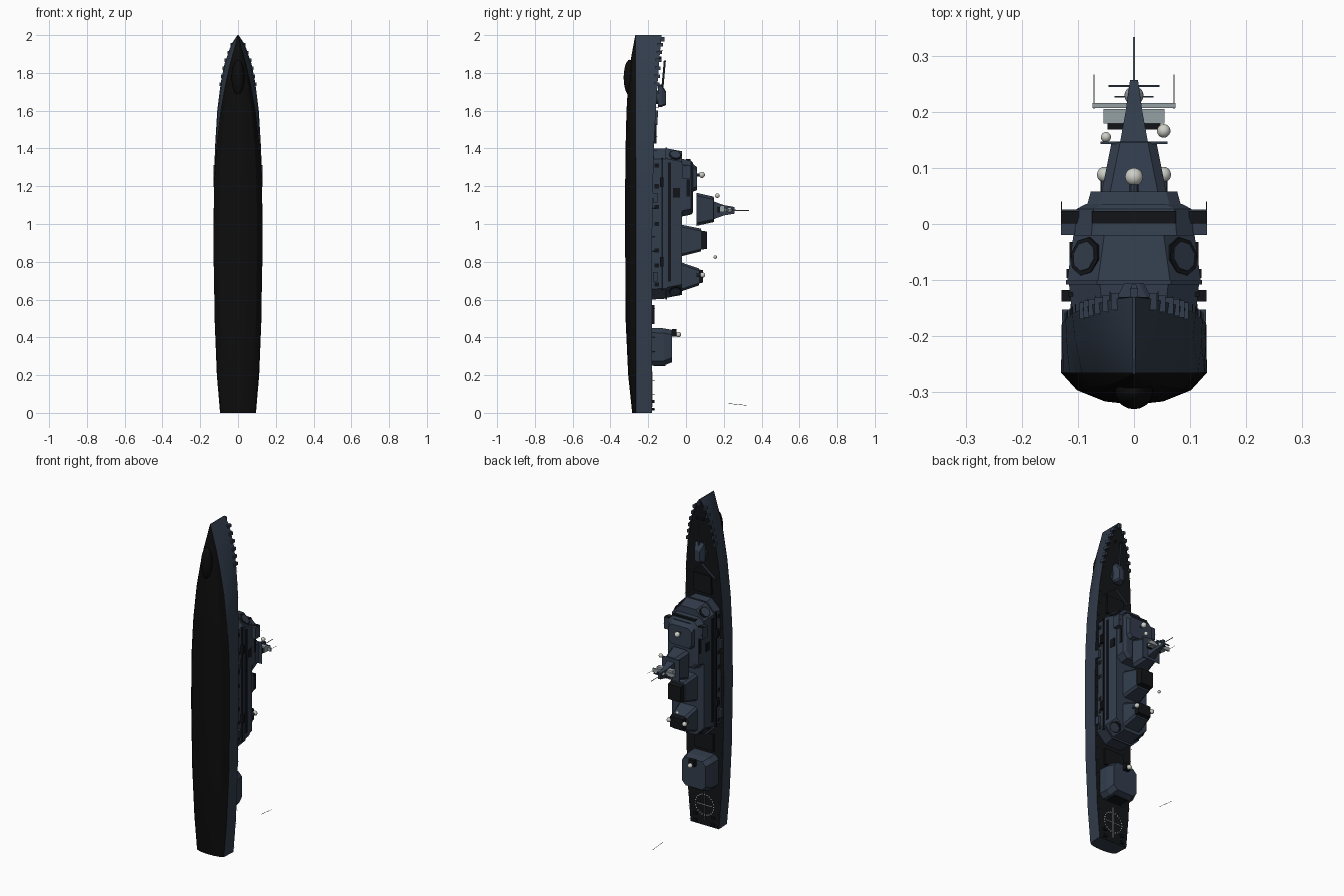
import bpy, bmesh, math
from mathutils import Vector

if "Cube" in bpy.data.objects:
    bpy.data.objects.remove(bpy.data.objects["Cube"])

def material(name, r, g, b):
    m = bpy.data.materials.new(name)
    m.diffuse_color = (r, g, b, 1)
    m.use_nodes = True
    m.node_tree.nodes["Principled BSDF"].inputs["Base Color"].default_value = m.diffuse_color
    return m

GREY = material("dark blue grey", 0.032, 0.046, 0.072)
BOTTOM = material("bottom black", 0.004, 0.004, 0.004)
DECK = material("deck black", 0.006, 0.007, 0.009)
WHITE = material("dome white", 0.62, 0.62, 0.58)
PALE = material("pale grey", 0.30, 0.35, 0.37)

def finish(name, bm, mats, smooth=None):
    bmesh.ops.recalc_face_normals(bm, faces=bm.faces)
    me = bpy.data.meshes.new(name)
    bm.to_mesh(me)
    bm.free()
    for m in mats:
        me.materials.append(m)
    if smooth:
        me.shade_smooth()
        me.set_sharp_from_angle(angle=math.radians(smooth))
    ob = bpy.data.objects.new(name, me)
    bpy.context.collection.objects.link(ob)
    return ob

def loft(name, rings, mats, smooth=None, rule=None):
    bm = bmesh.new()
    vs = [[bm.verts.new(p) for p in r] for r in rings]
    n = len(rings[0])
    for a, b in zip(vs, vs[1:]):
        for i in range(n):
            bm.faces.new((a[i], a[(i + 1) % n], b[(i + 1) % n], b[i]))
    bm.faces.new(vs[0])
    bm.faces.new(vs[-1])
    if rule:
        for i, f in enumerate(bm.faces):
            f.material_index = rule(i, f.calc_center_median())
    return finish(name, bm, mats, smooth)

def house(name, levels, mat=GREY, ch=0.0, cx=0.0):
    """Chamfered block rising along +y; each level is (y, z0, z1, half width)."""
    rings = []
    for y, z0, z1, w in levels:
        if ch:
            o = [(w, z0 + ch), (w, z1 - ch), (w - ch, z1), (ch - w, z1),
                 (-w, z1 - ch), (-w, z0 + ch), (ch - w, z0), (w - ch, z0)]
        else:
            o = [(w, z0), (w, z1), (-w, z1), (-w, z0)]
        rings.append([(x + cx, y, z) for x, z in o])
    return loft(name, rings, [mat])

def box(name, x, y, z, sx, sy, sz, mat=GREY):
    return house(name, [(y - sy / 2, z - sz / 2, z + sz / 2, sx / 2),
                        (y + sy / 2, z - sz / 2, z + sz / 2, sx / 2)], mat, cx=x)

def ball(name, x, y, z, r, mat=WHITE, scale=(1, 1, 1)):
    bm = bmesh.new()
    bmesh.ops.create_uvsphere(bm, u_segments=20, v_segments=12, radius=r)
    bmesh.ops.scale(bm, vec=scale, verts=bm.verts)
    bmesh.ops.translate(bm, vec=(x, y, z), verts=bm.verts)
    return finish(name, bm, [mat], 60)

def rod(name, a, b, r, mat=GREY, seg=8, r2=None):
    a, b = Vector(a), Vector(b)
    bm = bmesh.new()
    bmesh.ops.create_cone(bm, cap_ends=True, segments=seg, radius1=r,
                          radius2=r if r2 is None else r2, depth=(b - a).length)
    ob = finish(name, bm, [mat], 40)
    ob.matrix_world = (b - a).to_track_quat('Z', 'Y').to_matrix().to_4x4()
    ob.location = (a + b) / 2
    return ob

# Hull stations: z, deck half width, waterline half width, keel y, deck y
ST = [(0, .095, .09, -.285, -.18), (.2, .112, .108, -.306, -.18),
      (.5, .124, .123, -.32, -.18), (.9, .129, .13, -.322, -.18),
      (1.2, .128, .126, -.322, -.175), (1.4, .122, .115, -.32, -.17),
      (1.6, .110, .093, -.315, -.16), (1.75, .091, .066, -.306, -.15),
      (1.85, .071, .043, -.296, -.143), (1.95, .036, .015, -.278, -.134),
      (2.0, .003, .002, -.268, -.13)]
WL = -.265

def hull_ring(z, w, b, k, d):
    h = WL - k
    half = [(b * .4, k + .1 * h), (b * .78, k + .45 * h), (b, WL),
            (b + (w - b) * .75, WL + (d - WL) * .6), (w, d)]
    return [(0, k, z)] + [(x, y, z) for x, y in half] + \
           [(-x, y, z) for x, y in reversed(half)]

loft("hull", [hull_ring(*s) for s in ST], [GREY, BOTTOM, DECK], 25,
     lambda i, c: 2 if i % 11 == 5 and i < 110 else (1 if c.y < WL else 0))
ball("sonar_dome", 0, -.298, 1.775, 1, BOTTOM, (.034, .032, .095))

def edge(z):
    """Deck half width and height at z."""
    for a, b in zip(ST, ST[1:]):
        if z <= b[0]:
            t = (z - a[0]) / (b[0] - a[0])
            return a[1] + t * (b[1] - a[1]), a[4] + t * (b[4] - a[4])

# Deck edge fittings, mirrored
for s in (-1, 1):
    for i in range(6):
        z = 1.74 + i * .042
        w, y = edge(z)
        box("bow_bollard", s * (w - .002), y - .004, z, .014, .03, .018)
    for i in range(26):
        z = .02 + i * .076
        w, y = edge(z)
        rod("rail_post", (s * (w - .004), y, z), (s * (w - .004), y + .016, z), .0008, seg=4)
    for z in (.02, .06):
        box("stern_bitts", s * .06, -.175, z, .02, .014, .014, DECK)

# Breakwater, anchor gear and forward gun
for s in (-1, 1):
    loft("breakwater", [[(0, -.165, 1.60), (0, -.148, 1.60), (0, -.148, 1.594), (0, -.165, 1.594)],
                        [(s * .085, -.168, 1.53), (s * .085, -.152, 1.53),
                         (s * .085, -.152, 1.524), (s * .085, -.168, 1.524)]], [GREY])
    rod("anchor_capstan", (s * .018, -.145, 1.88), (s * .018, -.13, 1.88), .008, DECK, 12)
box("stem_fitting", 0, -.125, 1.978, .014, .022, .025)
rod("gun_ring", (0, -.16, 1.67), (0, -.145, 1.67), .036, seg=16)
house("gun_house", [(-.148, 1.62, 1.735, .028), (-.13, 1.62, 1.74, .03),
                    (-.105, 1.63, 1.70, .017)], ch=.008)
rod("gun_barrel", (0, -.125, 1.72), (0, -.112, 1.865), .0055)

# Missile cell deck forward and aft
box("forward_cells", 0, -.163, 1.48, .12, .014, .11, DECK)
box("aft_cells", 0, -.175, .52, .13, .014, .10, DECK)

# Main superstructure
house("lower_deckhouse", [(-.185, .60, 1.40, .108), (-.105, .605, 1.40, .116)], ch=.055)
house("ledge", [(-.108, .60, 1.405, .121), (-.10, .60, 1.405, .121)], ch=.055)
house("upper_deckhouse", [(-.10, .61, 1.40, .119), (-.02, .625, 1.385, .108)], ch=.055)
for s in (-1, 1):
    box("side_gallery", s * .117, -.088, 1.01, .006, .016, .63, DECK)
    box("side_walkway", s * .112, -.125, 1.0, .010, .008, .70, DECK)
    for z in (.68, .78, .86, 1.0, 1.09, 1.2, 1.31):
        box("side_door", s * .110, -.155, z, .006, .024, .022, DECK)
    for z in (.80, 1.22):
        box("side_launcher", s * .121, -.128, z, .016, .02, .05, DECK)
        box("boat_davit", s * .121, -.163, z - .08, .014, .022, .05)
    box("side_vent", s * .111, -.05, 1.165, .008, .035, .05, DECK)
    # Octagonal radar panels on the four chamfered corners
    for zc, dz in ((1.365, 1), (.6445, -1)):
        n = Vector((s, .22, dz)).normalized()
        c = Vector((s * .0865, -.058, zc))
        for name, r, d, m in (("radar_frame", .035, .003, DECK), ("radar_face", .027, .005, GREY)):
            ob = rod(name, c - n * .004, c + n * d, r, m, 8)

# Bridge with wings and windows
house("bridge", [(-.02, 1.04, 1.345, .106), (.027, 1.05, 1.335, .102), (.036, 1.06, 1.325, .085)], ch=.03)
house("bridge_roof", [(.036, 1.17, 1.32, .083), (.058, 1.18, 1.30, .077)], ch=.02)
box("bridge_windows", 0, .012, 1.339, .15, .022, .008, DECK)
for s in (-1, 1):
    box("bridge_wing", s * .114, .003, 1.275, .032, .045, .07)
    box("wing_window", s * .114, .012, 1.311, .032, .022, .004, DECK)
    box("side_windows", s * .104, .012, 1.19, .006, .018, .09, DECK)
    rod("wing_whip", (s * .129, .025, 1.27), (s * .129, .04, 1.27), .0008, seg=4)
rod("bridge_dome_stand", (0, .055, 1.26), (0, .075, 1.26), .008)
ball("bridge_dome", 0, .084, 1.26, .016)

# Mast
house("mast_base", [(.055, .99, 1.165, .058), (.145, 1.01, 1.145, .040)], ch=.015)
box("mast_platform", 0, .145, 1.075, .12, .004, .13)
house("mast_tower", [(.145, 1.025, 1.12, .025), (.20, 1.045, 1.10, .015), (.257, 1.055, 1.09, .007)])
box("lower_yard", 0, .174, 1.075, .095, .012, .03, DECK)
box("sensor_panel", 0, .192, 1.08, .108, .026, .035, PALE)
box("upper_yard", 0, .211, 1.075, .148, .009, .022, PALE)
box("thin_yard", 0, .227, 1.075, .07, .003, .01)
box("top_yard", 0, .246, 1.075, .09, .003, .008)
ball("mast_dome", 0, .229, 1.075, .017, PALE)
rod("mast_pole", (0, .25, 1.072), (0, .333, 1.072), .002, PALE)
for s in (-1, 1):
    rod("yard_whip", (s * .071, .205, 1.075), (s * .071, .266, 1.075), .001, PALE, 6)
ball("mast_side_dome", .053, .166, 1.15, .012)
ball("satellite_dome", -.05, .155, .825, .009)

# Funnels
house("forward_funnel", [(-.02, .83, .995, .062), (.08, .855, .975, .048)], ch=.012)
house("forward_funnel_cap", [(.08, .865, .965, .044), (.112, .868, .96, .042)], DECK)
house("aft_funnel", [(-.02, .645, .795, .062), (.068, .675, .765, .05)], ch=.012)
house("aft_funnel_cap", [(.068, .685, .76, .046), (.09, .69, .755, .044)], DECK)
for s in (-1, 1):
    ball("aft_dome", s * .052, .088, .73, .014)
    rod("aft_dome_stand", (s * .052, .055, .73), (s * .052, .078, .73), .008)

# Hangar and aft dome
house("hangar", [(-.185, .25, .45, .094), (-.12, .25, .448, .092), (-.075, .268, .44, .080)], ch=.025)
box("hangar_door", 0, -.14, .25, .10, .065, .006, DECK)
box("hangar_mount", 0, -.062, .425, .035, .025, .04, DECK)
ball("hangar_dome", 0, -.04, .415, .014)

# Helicopter deck markings
for i in range(24):
    a = i * math.tau / 24
    box("landing_circle_dash", .062 * math.cos(a), -.179, .125 + .062 * math.sin(a),
        .006, .003, .006, WHITE)
box("landing_line", 0, -.179, .125, .003, .003, .19, WHITE)
box("landing_cross_line", 0, -.179, .125, .10, .003, .003, WHITE)

# Detached stern flagstaff
rod("flagstaff", (0, .22, .05), (0, .32, .04), .001, DECK, 6)
